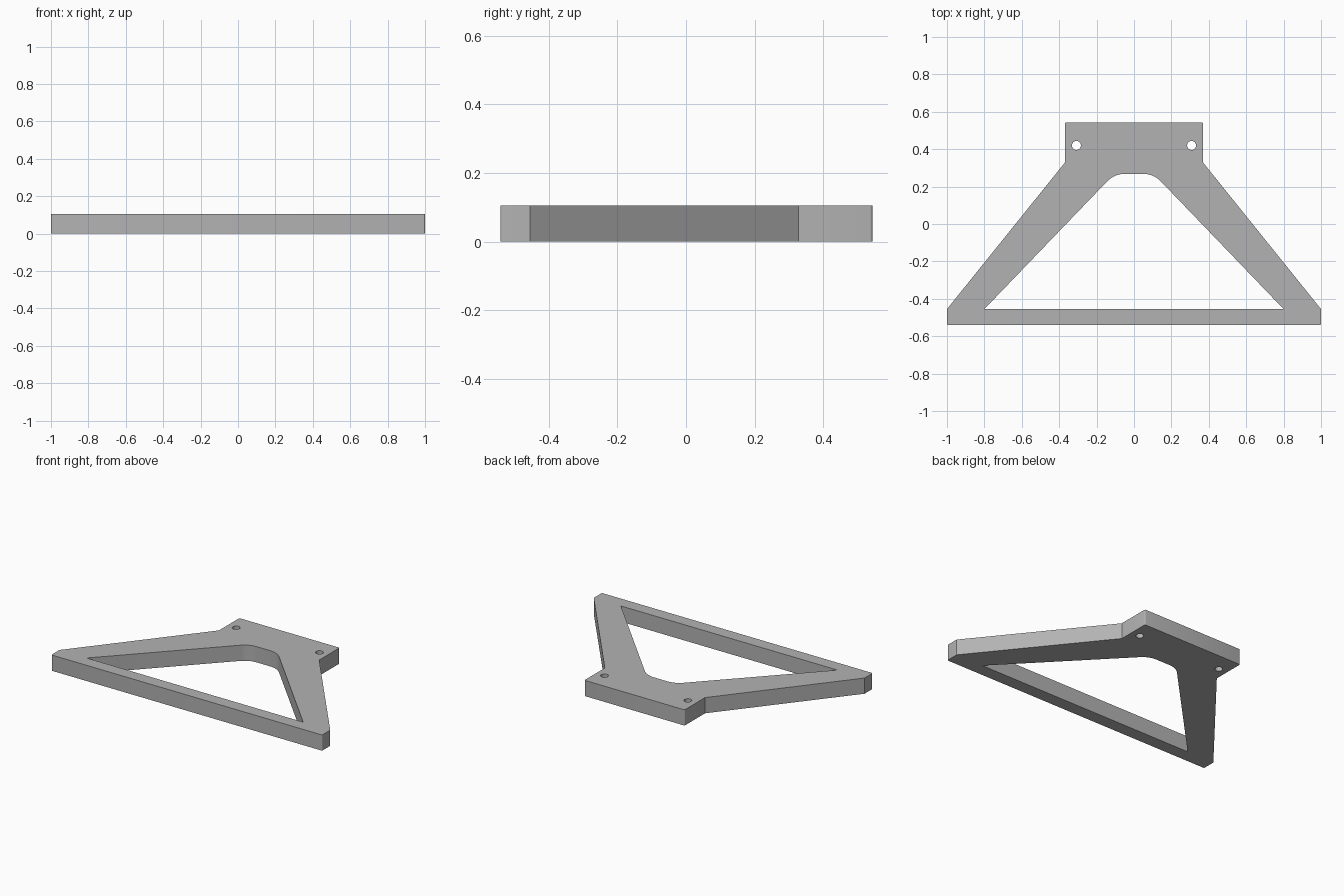
import bpy, math
from mathutils import Vector

if "Cube" in bpy.data.objects:
    bpy.data.objects.remove(bpy.data.objects["Cube"])

THICK = 0.105


def rounded(points, steps=6):
    """Polygon from (x, y, fillet length); zero length keeps a sharp corner."""
    out = []
    for i, (x, y, cut) in enumerate(points):
        p = Vector((x, y))
        if cut == 0:
            out.append(p)
            continue
        a = p + (Vector(points[i - 1][:2]) - p).normalized() * cut
        b = p + (Vector(points[(i + 1) % len(points)][:2]) - p).normalized() * cut
        # circular arc tangent to both edges
        mid = (a + b) / 2
        half = (b - a).length / 2
        to_mid = mid - p
        centre = mid + to_mid.normalized() * (half * half / to_mid.length)
        sweep = (a - centre).angle_signed(b - centre)
        for k in range(steps + 1):
            t = -sweep * k / steps
            v = a - centre
            out.append(centre + Vector((v.x * math.cos(t) - v.y * math.sin(t),
                                        v.x * math.sin(t) + v.y * math.cos(t))))
    return out


def mirrored(half):
    """Complete a right-hand profile, listed bottom to top, across x = 0."""
    return half + [(-x, y, c) for x, y, c in reversed(half)]


def circle(cx, cy, r, n=24):
    return [Vector((cx + r * math.cos(2 * math.pi * k / n),
                    cy + r * math.sin(2 * math.pi * k / n))) for k in range(n)]


# Bracket outline, triangular window and two screw holes
loops = [
    rounded(mirrored([(1.0, -0.541, 0.007), (1.0, -0.455, 0),
                      (0.37, 0.328, 0), (0.37, 0.543, 0.007)]), 4),
    rounded(mirrored([(0.80, -0.455, 0), (0.105, 0.268, 0.055)]), 8),
    circle(-0.308, 0.42, 0.024),
    circle(0.308, 0.42, 0.024),
]

curve = bpy.data.curves.new("bracket_profile", 'CURVE')
curve.dimensions = '2D'
curve.fill_mode = 'BOTH'
curve.extrude = THICK / 2
for loop in loops:
    spline = curve.splines.new('POLY')
    spline.points.add(len(loop) - 1)
    for point, v in zip(spline.points, loop):
        point.co = (v.x, v.y, 0, 1)
    spline.use_cyclic_u = True

bracket = bpy.data.objects.new("bracket", curve)
bracket.location.z = THICK / 2
bpy.context.collection.objects.link(bracket)

grey = bpy.data.materials.new("grey")
grey.diffuse_color = (0.45, 0.45, 0.45, 1)
grey.use_nodes = True
grey.node_tree.nodes["Principled BSDF"].inputs["Base Color"].default_value = grey.diffuse_color
curve.materials.append(grey)

# Solid mesh with crisp edges and smooth fillets
bpy.context.view_layer.objects.active = bracket
bracket.select_set(True)
bpy.ops.object.convert(target='MESH')
bpy.ops.object.mode_set(mode='EDIT')
bpy.ops.mesh.select_all(action='SELECT')
bpy.ops.mesh.remove_doubles(threshold=0.0002)
bpy.ops.mesh.normals_make_consistent(inside=False)
bpy.ops.object.mode_set(mode='OBJECT')
bpy.ops.object.shade_smooth_by_angle(angle=math.radians(30))
